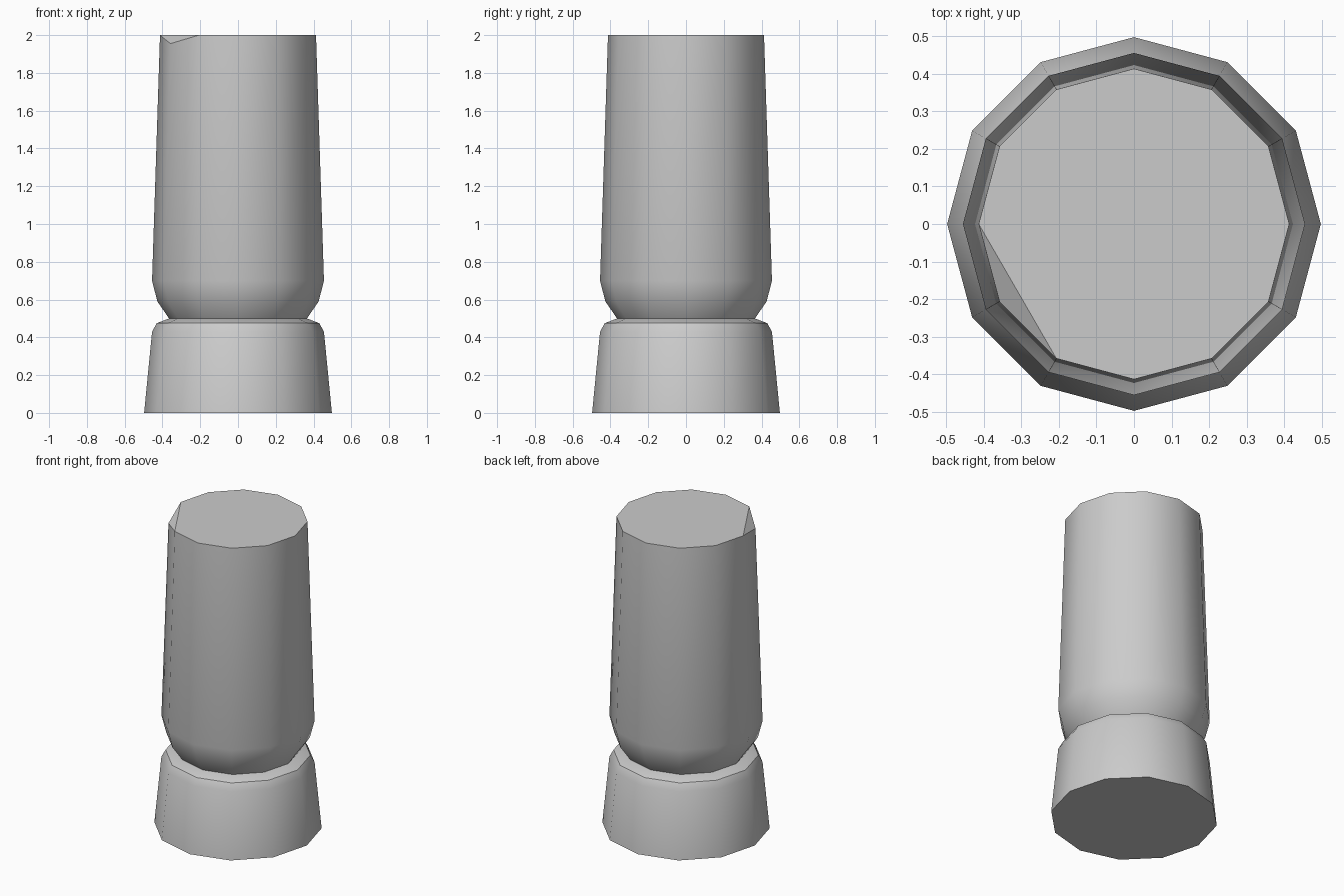
import bpy, bmesh, math

if "Cube" in bpy.data.objects:
    bpy.data.objects.remove(bpy.data.objects["Cube"])

SIDES = 12


def lathe(name, profile, chip=None):
    """Closed 12-sided turned solid; chip = (ring vertex index, height) lowers one top corner."""
    bm = bmesh.new()
    rings = []
    for r, z in profile:
        rings.append([bm.verts.new((r * math.cos(i * math.tau / SIDES),
                                    r * math.sin(i * math.tau / SIDES), z))
                      for i in range(SIDES)])
    for low, high in zip(rings, rings[1:]):
        for i in range(SIDES):
            j = (i + 1) % SIDES
            bm.faces.new((low[i], low[j], high[j], high[i]))
    bm.faces.new(rings[0][::-1])
    top = rings[-1]
    if chip:
        i, z = chip
        top[i].co.z = z
        bm.faces.new(top[:i] + top[i + 1:])
        bm.faces.new((top[i - 1], top[i], top[(i + 1) % SIDES]))
    else:
        bm.faces.new(top)
    mesh = bpy.data.meshes.new(name)
    bm.to_mesh(mesh)
    bm.free()
    obj = bpy.data.objects.new(name, mesh)
    bpy.context.collection.objects.link(obj)
    # Smooth sides, crisp caps
    bpy.ops.object.select_all(action='DESELECT')
    obj.select_set(True)
    bpy.context.view_layer.objects.active = obj
    bpy.ops.object.shade_smooth_by_angle(angle=math.radians(40))
    # Keep the chipped corner flat
    if chip:
        for p in mesh.polygons:
            if len(p.vertices) == 3:
                p.use_smooth = False
    return obj


# Flared foot with a rounded shoulder
lathe("base", [(0.497, 0), (0.455, 0.43), (0.43, 0.475), (0.365, 0.5)])

# Tapered post with a rounded lower end and one chipped top corner
lathe("post", [(0.365, 0.5), (0.427, 0.59), (0.455, 0.7), (0.413, 2.0)],
      chip=(7, 1.955))
